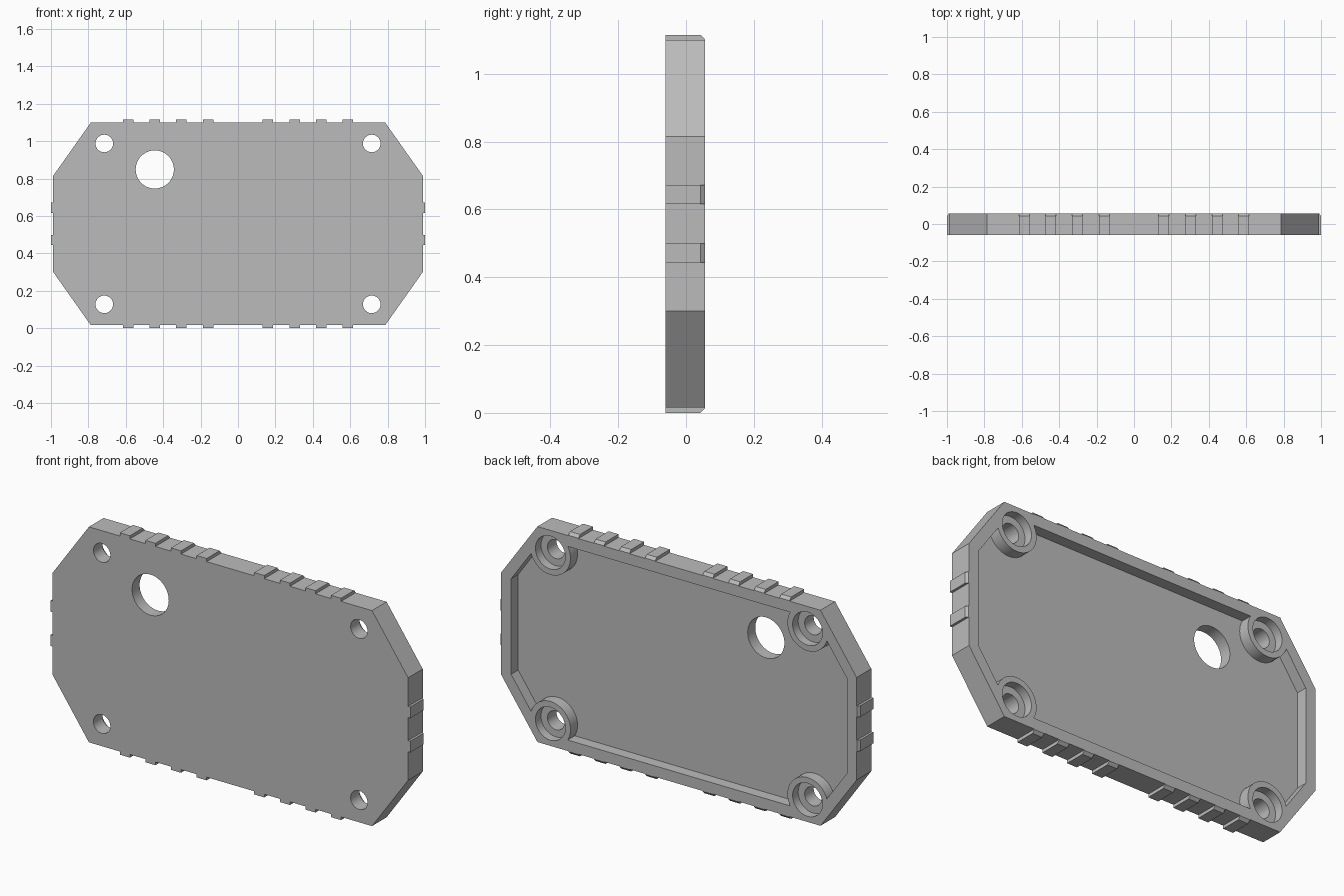
import bpy, bmesh, math

if "Cube" in bpy.data.objects:
    bpy.data.objects.remove(bpy.data.objects["Cube"], do_unlink=True)

MID = 0.5575                    # height of the plate centre
FRONT, BACK, FLOOR = -0.06, 0.056, 0.0
SCREW_X, SCREW_Z = 0.715, 0.43

grey = bpy.data.materials.new("plain grey")
grey.use_nodes = True
grey.diffuse_color = (0.5, 0.5, 0.5, 1)
grey.node_tree.nodes["Principled BSDF"].inputs["Base Color"].default_value = (0.5, 0.5, 0.5, 1)


def add_prism(bm, outline, lo, hi, place):
    """Extrude a 2D outline from lo to hi; place maps (u, v, w) to a position."""
    a = [bm.verts.new(place(u, v, lo)) for u, v in outline]
    b = [bm.verts.new(place(u, v, hi)) for u, v in outline]
    bm.faces.new(a)
    bm.faces.new(b[::-1])
    for i in range(len(a)):
        j = (i + 1) % len(a)
        bm.faces.new((a[j], a[i], b[i], b[j]))


def finish(bm, name):
    bmesh.ops.recalc_face_normals(bm, faces=bm.faces)
    mesh = bpy.data.meshes.new(name)
    bm.to_mesh(mesh)
    bm.free()
    mesh.materials.append(grey)
    obj = bpy.data.objects.new(name, mesh)
    bpy.context.collection.objects.link(obj)
    return obj


def slab(name, outlines, lo, hi):
    bm = bmesh.new()
    for outline in outlines:
        add_prism(bm, outline, lo, hi, lambda u, v, w: (u, w, MID + v))
    return finish(bm, name)


def octagon(w, h, cut_x, cut_z):
    q = [(w, cut_z), (cut_x, h)]
    half = q + [(-x, z) for x, z in q[::-1]]
    return half + [(-x, -z) for x, z in half]


def circle(x, z, r, n=48):
    return [(x + r * math.cos(math.tau * i / n), z + r * math.sin(math.tau * i / n))
            for i in range(n)]


def screw_circles(r):
    return [circle(sx * SCREW_X, sz * SCREW_Z, r) for sx in (-1, 1) for sz in (-1, 1)]


def cut(target, cutter):
    mod = target.modifiers.new("cut", "BOOLEAN")
    mod.operation, mod.solver, mod.object = "DIFFERENCE", "EXACT", cutter
    bpy.context.view_layer.objects.active = target
    bpy.ops.object.modifier_apply(modifier=mod.name)
    bpy.data.objects.remove(cutter, do_unlink=True)


# Plate with a shallow pocket at the back; the screw bosses are left standing
plate = slab("cover_plate", [octagon(0.988, 0.5415, 0.787, 0.2575)], FRONT, BACK)
pocket = slab("pocket_cutter", [octagon(0.933, 0.4865, 0.759, 0.24)], FLOOR, 0.1)
cut(pocket, slab("boss_cutter", screw_circles(0.112), -0.05, 0.15))
cut(plate, pocket)

# Screw recesses, screw holes and the large opening
cut(plate, slab("recess_cutter", screw_circles(0.083), 0.012, 0.1))
cut(plate, slab("screw_hole_cutter", screw_circles(0.047), -0.1, 0.1))
cut(plate, slab("opening_cutter", [circle(-0.445, 0.291, 0.102, 64)], -0.1, 0.1))

bpy.ops.object.select_all(action="DESELECT")
plate.select_set(True)
bpy.context.view_layer.objects.active = plate
bpy.ops.object.shade_smooth_by_angle(angle=math.radians(25))

# Grip ribs around the edge, sloped at the back end
RIB = 0.028


def ribs(name, profile, centres, place):
    bm = bmesh.new()
    for c in centres:
        add_prism(bm, profile, c - RIB, c + RIB, place)
    return finish(bm, name)


def rib_profile(out):
    return [(0, FRONT), (out, FRONT), (out, 0.043), (0.002, BACK), (0, BACK)]


long_centres = [s * x for s in (-1, 1) for x in (0.16, 0.303, 0.445, 0.587)]
for label, s in (("top", 1), ("bottom", -1)):
    ribs(label + "_ribs", rib_profile(0.016), long_centres,
         lambda u, v, w: (w, v, MID + s * (0.5415 + u)))
for label, s in (("left", 1), ("right", -1)):
    ribs(label + "_ribs", rib_profile(0.012), (-0.086, 0.086),
         lambda u, v, w: (s * (0.988 + u), v, MID + w))
